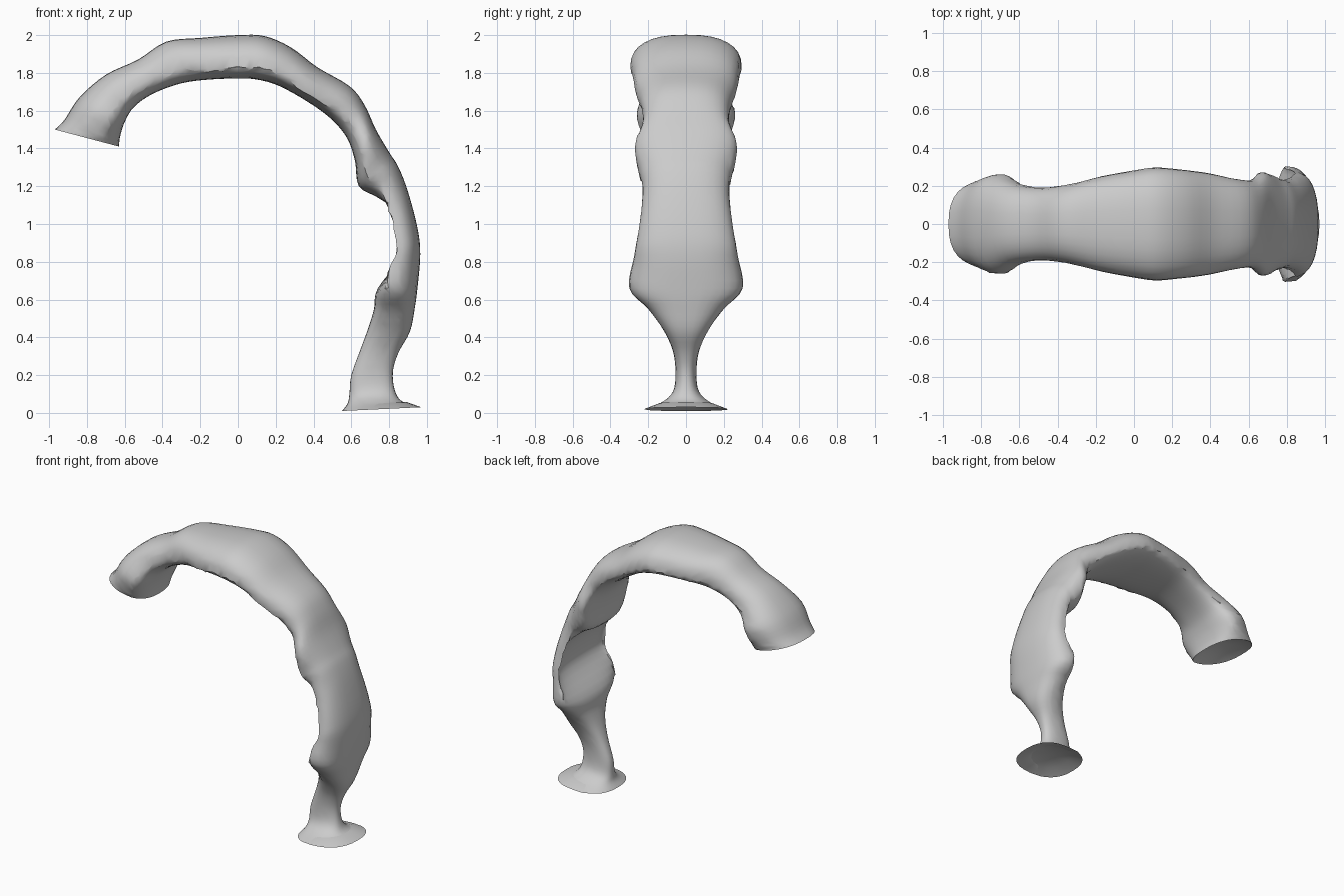
import bpy
import bmesh
import math
import random
from mathutils import Vector

random.seed(4)
SIDES = 32      # points around each cross-section
STEPS = 4       # smooth rows between two stations

cube = bpy.data.objects.get("Cube")
if cube:
    bpy.data.objects.remove(cube, do_unlink=True)

# Stations run from the open mouth, over the arch, down the leg to the foot.
# Outer spine line (x, z)
outer = [(-.97, 1.5), (-.92, 1.55), (-.84, 1.67), (-.7, 1.79), (-.53, 1.87),
         (-.38, 1.965), (-.2, 1.985), (0, 2), (.14, 1.995), (.28, 1.935),
         (.42, 1.83), (.59, 1.73), (.67, 1.63), (.73, 1.5), (.8, 1.38),
         (.85, 1.3), (.9, 1.17), (.95, .98), (.965, .84), (.95, .66),
         (.935, .55), (.91, .43), (.85, .32), (.82, .22), (.83, .12),
         (.87, .06), (.97, .03)]
# Inner spine line (x, z)
inner = [(-.63, 1.41), (-.625, 1.46), (-.6, 1.54), (-.55, 1.62), (-.45, 1.69),
         (-.3, 1.745), (-.15, 1.765), (0, 1.77), (.1, 1.765), (.22, 1.73),
         (.38, 1.64), (.5, 1.55), (.58, 1.45), (.62, 1.33), (.64, 1.2),
         (.74, 1.14), (.83, 1.07), (.88, .94), (.87, .83), (.74, .66),
         (.72, .55), (.69, .45), (.65, .34), (.6, .2), (.59, .1),
         (.58, .05), (.55, .01)]
# Half width, and how far the widest edge lies from the outer line to the
# inner one (above one makes the inner face a hollow channel)
width = [.22, .24, .26, .21, .19, .21, .25, .28, .295, .285, .265, .235, .23,
         .27, .25, .23, .24, .26, .275, .3, .2, .12, .07, .055, .07, .13, .22]
edge = [.55, .6, .65, .65, .65, .7, .7, .7, .7, .7, .7, .65, .6, .55, .55,
        .7, 1.3, 1.6, 1.4, .7, .55, .5, .5, .5, .5, .5, .5]


def smooth(a, b, c, d, t):
    """Catmull-Rom blend between b and c."""
    return b + (c - a) * (t / 2) + (a * 2 - b * 5 + c * 4 - d) * (t * t / 2) \
        + (b * 3 - a - c * 3 + d) * (t ** 3 / 2)


def resample(values):
    last = len(values) - 1
    rows = []
    for i in range(last):
        picks = [values[max(0, min(last, i + k))] for k in (-1, 0, 1, 2)]
        rows += [smooth(*picks, s / STEPS) for s in range(STEPS)]
    return rows + [values[-1]]


def spow(v, p):
    return math.copysign(abs(v) ** p, v)


def cross_section(o, i, w, f):
    """Domed outer half and shallow inner half meeting at two side edges."""
    points = []
    for k in range(SIDES):
        angle = math.tau * k / SIDES
        side, up = spow(math.sin(angle), .8), spow(math.cos(angle), .85)
        along = f * (1 - up) if up > 0 else f - (1 - f) * up
        if abs(side) > .97:
            along += random.uniform(-.06, .06)      # ragged edge
        p = o.lerp(i, along)
        points.append(Vector((p.x, w * side, p.y)))
    return points


def cap(bm, ring, lift):
    """Close an end with a recessed cup."""
    middle = sum((v.co for v in ring), Vector()) / len(ring)
    inset = [bm.verts.new(v.co.lerp(middle, .35) + lift * .6) for v in ring]
    tip = bm.verts.new(middle + lift)
    for k in range(SIDES):
        n = (k + 1) % SIDES
        bm.faces.new((ring[k], ring[n], inset[n], inset[k]))
        bm.faces.new((inset[k], inset[n], tip))


# Arched body with leg and flared foot
bm = bmesh.new()
rows = zip(resample([Vector(p) for p in outer]),
           resample([Vector(p) for p in inner]),
           resample(width), resample(edge))
rings = [[bm.verts.new(p) for p in cross_section(*row)] for row in rows]
for a, b in zip(rings, rings[1:]):
    for k in range(SIDES):
        n = (k + 1) % SIDES
        bm.faces.new((a[k], a[n], b[n], b[k]))
cap(bm, rings[0], Vector((.03, 0, .06)))
cap(bm, rings[-1], Vector((0, 0, .05)))
bmesh.ops.recalc_face_normals(bm, faces=bm.faces)

mesh = bpy.data.meshes.new("arched_body")
bm.to_mesh(mesh)
bm.free()
body = bpy.data.objects.new("arched_body", mesh)
bpy.context.collection.objects.link(body)

# Plain grey finish
grey = bpy.data.materials.new("light_grey")
grey.use_nodes = True
colour = (.6, .6, .6, 1)
grey.diffuse_color = colour
grey.node_tree.nodes["Principled BSDF"].inputs["Base Color"].default_value = colour
mesh.materials.append(grey)

bpy.ops.object.select_all(action="DESELECT")
body.select_set(True)
bpy.context.view_layer.objects.active = body
bpy.ops.object.shade_smooth_by_angle(angle=math.radians(40))
